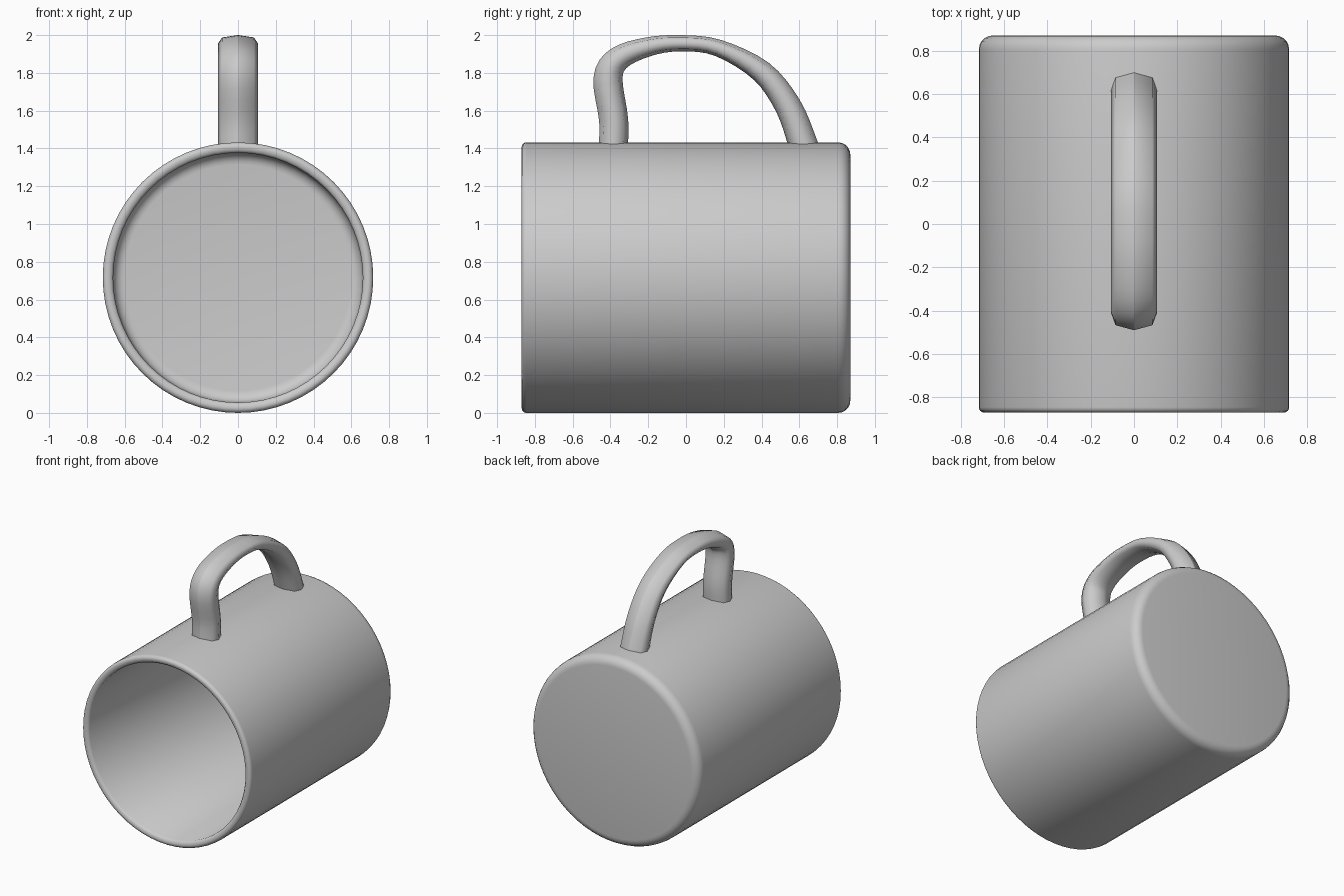
import bpy
import bmesh
import math
from mathutils import Vector

cube = bpy.data.objects.get("Cube")
if cube:
    bpy.data.objects.remove(cube, do_unlink=True)

# One plain grey material
grey = bpy.data.materials.new("plain grey")
grey.use_nodes = True
colour = (0.6, 0.6, 0.6, 1)
grey.diffuse_color = colour
grey.node_tree.nodes["Principled BSDF"].inputs["Base Color"].default_value = colour

RADIUS, HALF = 0.716, 0.87
SEGMENTS = 64


def finish(bm, name):
    bmesh.ops.recalc_face_normals(bm, faces=bm.faces)
    for f in bm.faces:
        f.smooth = True
    mesh = bpy.data.meshes.new(name)
    bm.to_mesh(mesh)
    bm.free()
    mesh.materials.append(grey)
    obj = bpy.data.objects.new(name, mesh)
    bpy.context.collection.objects.link(obj)
    return obj


def fillet(r, y, size, start, end, steps=5):
    """Quarter arc around a centre, in (radius, y)."""
    angles = [math.radians(start + (end - start) * i / steps) for i in range(steps + 1)]
    return [(r + size * math.cos(a), y + size * math.sin(a)) for a in angles]


# Cup: lathed wall with rounded base, rolled rim and hollow inside
profile = [(0, HALF)]
profile += fillet(RADIUS - 0.065, HALF - 0.065, 0.065, 90, 0)
profile += fillet(RADIUS - 0.025, -HALF + 0.025, 0.025, 0, -90, 4)
profile += [(0.672, -HALF + 0.004), (0.661, -HALF + 0.018)]
profile += fillet(0.6, 0.74, 0.06, 0, 90)
profile += [(0, 0.8)]

bm = bmesh.new()
verts = [bm.verts.new((r, y, RADIUS)) for r, y in profile]
edges = [bm.edges.new(pair) for pair in zip(verts, verts[1:])]
bmesh.ops.spin(bm, geom=verts + edges, cent=(0, 0, RADIUS), axis=(0, 1, 0),
               angle=math.tau, steps=SEGMENTS, use_duplicate=False)
bmesh.ops.remove_doubles(bm, verts=bm.verts, dist=0.0005)
cup = finish(bm, "cup")
bpy.context.view_layer.objects.active = cup
cup.select_set(True)
bpy.ops.object.shade_smooth_by_angle(angle=math.radians(40))
cup.select_set(False)

# Handle path: y, z and half thickness
path = [Vector(p) for p in (
    (-0.385, 1.39, 0.077), (-0.383, 1.55, 0.077), (-0.413, 1.77, 0.077),
    (-0.355, 1.877, 0.065), (-0.2, 1.938, 0.051), (-0.03, 1.957, 0.043),
    (0.17, 1.932, 0.045), (0.4, 1.807, 0.06), (0.54, 1.625, 0.07),
    (0.617, 1.43, 0.077), (0.627, 1.39, 0.077))]


def smooth_path(pts, steps=4):
    """Catmull-Rom points through the path."""
    ext = [pts[0] * 2 - pts[1]] + pts + [pts[-1] * 2 - pts[-2]]
    out = []
    for a, b, c, d in zip(ext, ext[1:], ext[2:], ext[3:]):
        for i in range(steps):
            t = i / steps
            out.append((b * 2 + (c - a) * t + (a * 2 - b * 5 + c * 4 - d) * t ** 2
                        + (b * 3 - a - c * 3 + d) * t ** 3) / 2)
    return out + [pts[-1]]


# Eight-sided section swept along the path, with a crease down its outer side
section = [(0, 1), (0.085, 0.7), (0.105, 0), (0.085, -0.7),
           (0, -1), (-0.085, -0.7), (-0.105, 0), (-0.085, 0.7)]
points = smooth_path(path)
bm = bmesh.new()
rings = []
for i, p in enumerate(points):
    tangent = points[min(i + 1, len(points) - 1)] - points[max(i - 1, 0)]
    out = Vector((-tangent.y, tangent.x)).normalized()
    rings.append([bm.verts.new((x, p.x + out.x * n * p.z, p.y + out.y * n * p.z))
                  for x, n in section])
for low, high in zip(rings, rings[1:]):
    for k in range(8):
        j = (k + 1) % 8
        bm.faces.new((low[k], low[j], high[j], high[k]))
    bm.edges.get((low[0], high[0])).smooth = False
for end in (rings[0], rings[-1]):
    bm.faces.new(end)
finish(bm, "handle")
